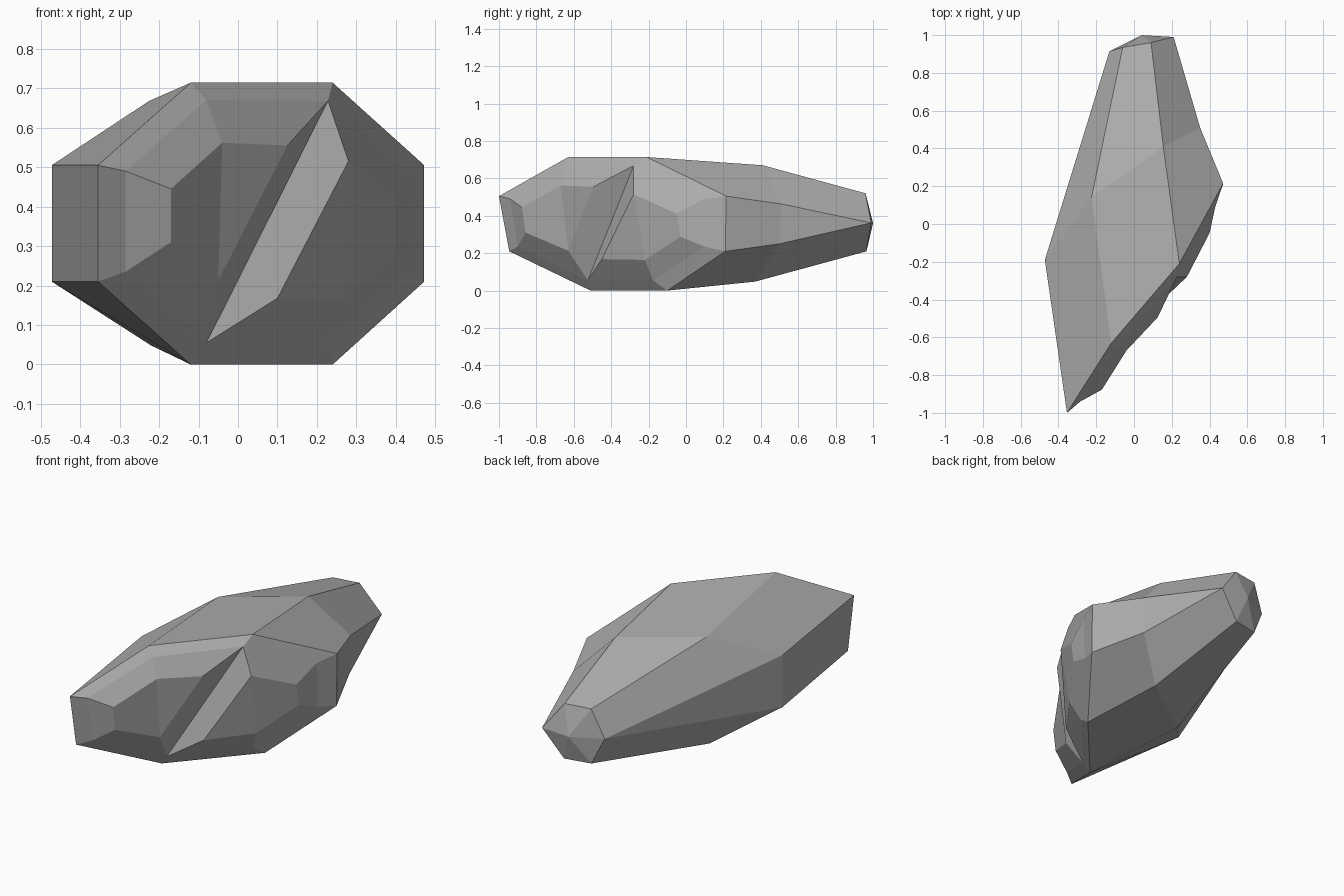
import bpy
import bmesh
from mathutils import Vector

# Remove the default cube
default = bpy.data.objects.get("Cube")
if default:
    bpy.data.objects.remove(default, do_unlink=True)

# Single stone colour
stone = bpy.data.materials.new("grey_stone")
stone.use_nodes = True
grey = (0.43, 0.43, 0.43, 1.0)
stone.diffuse_color = grey
shader = next(n for n in stone.node_tree.nodes if n.type == "BSDF_PRINCIPLED")
shader.inputs["Base Color"].default_value = grey
shader.inputs["Roughness"].default_value = 0.8

bm = bmesh.new()


def ring(*points):
    """Add a loop of vertices and return it."""
    return [bm.verts.new(Vector(p)) for p in points]


def facet(*corners):
    """Add a face, dropping repeated corners."""
    unique = list(dict.fromkeys(corners))
    if len(unique) > 2:
        bm.faces.new(unique)


def skin(first, second):
    """Join two loops of equal length with a band of facets."""
    count = len(first)
    for i in range(count):
        j = (i + 1) % count
        facet(first[i], first[j], second[j], second[i])


# Every loop runs: upper left, top left, top right, upper right,
# lower right, bottom right, bottom left, lower left

# Slanted octagonal rim around the front
rim = ring((-.355, -1, .505), (-.12, -.63, .714), (.24, -.21, .714), (.472, .215, .505),
           (.472, .21, .21), (.24, -.1, 0), (-.12, -.51, 0), (-.355, -.945, .21))

# Widest loop of the body
waist = ring((-.472, -.19, .505), (-.225, .14, .668), (.155, .41, .67), (.35, .51, .463),
             (.35, .5, .25), (.16, .37, .048), (-.22, .1, .048), (-.472, -.19, .21))

# Six-sided back end, closed by a shallow point
end_left, end_right = ring((-.13, .915, .36), (.21, .99, .362))
end_top = ring((-.06, .935, .52), (.09, .96, .52))
end_bottom = ring((.09, .965, .21), (-.06, .935, .21))
tail = [end_left, *end_top, end_right, end_right, *end_bottom, end_left]
tip = bm.verts.new((.04, 1, .36))

skin(rim, waist)
skin(waist, tail)
skin(tail, [tip] * len(tail))

# Chamfered border of the front; two of its corners are the ends of the groove
border = ring((-.285, -.94, .49), (-.08, -.655, .67), (.228, -.28, .668), (.43, .09, .487),
              (.43, .1, .235), (.225, -.175, .053), (-.08, -.525, .055), (-.285, -.9, .235))
groove_top, groove_bottom = border[2], border[6]
skin(rim, border)

# Raised lobes on either side of the groove
left_lobe = ring((-.17, -.877, .445), (-.04, -.67, .562), (.125, -.495, .555),
                 (-.05, -.63, .213), (-.17, -.858, .31))
right_lobe = ring((.28, -.28, .515), (.4, -.048, .41), (.4, -.03, .287),
                  (.268, -.22, .164), (.1, -.45, .168))
l_up, l_top, l_crest, l_foot, l_low = left_lobe
r_crest, r_up, r_low, r_bottom, r_foot = right_lobe
b_up, b_top, _, b_right, b_right_low, b_bottom, _, b_low = border

# Left lobe: sloping sides, flat top and groove wall
facet(b_up, b_top, l_top, l_up)
facet(b_top, groove_top, l_crest, l_top)
facet(b_low, b_up, l_up, l_low)
facet(groove_bottom, b_low, l_low, l_foot)
facet(l_up, l_top, l_foot, l_low)
facet(l_top, l_crest, l_foot)
facet(l_crest, groove_top, groove_bottom, l_foot)

# Right lobe: the same facets turned around
facet(groove_top, b_right, r_up, r_crest)
facet(b_right, b_right_low, r_low, r_up)
facet(b_right_low, b_bottom, r_bottom, r_low)
facet(b_bottom, groove_bottom, r_foot, r_bottom)
facet(r_crest, r_up, r_low, r_bottom)
facet(r_crest, r_bottom, r_foot)
facet(groove_top, r_crest, r_foot, groove_bottom)

bmesh.ops.recalc_face_normals(bm, faces=bm.faces[:])
mesh = bpy.data.meshes.new("faceted_stone")
bm.to_mesh(mesh)
bm.free()
mesh.materials.append(stone)
body = bpy.data.objects.new("faceted_stone", mesh)
bpy.context.collection.objects.link(body)
